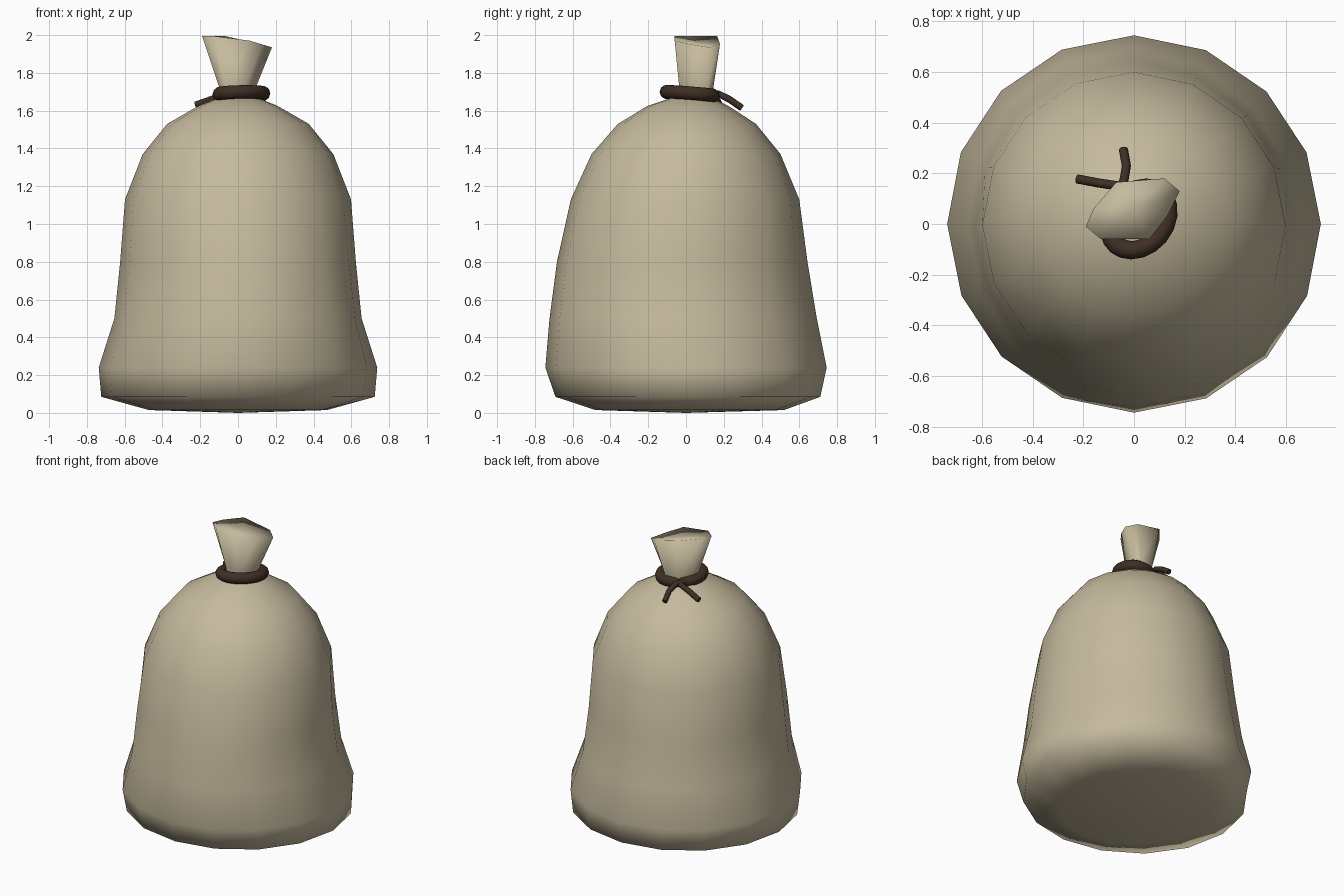
import bpy, bmesh
from math import sin, cos, pi, radians
from mathutils import Vector

cube = bpy.data.objects.get("Cube")
if cube:
    bpy.data.objects.remove(cube)


def material(name, rgb):
    m = bpy.data.materials.new(name)
    m.use_nodes = True
    m.diffuse_color = (*rgb, 1)
    m.node_tree.nodes["Principled BSDF"].inputs["Base Color"].default_value = (*rgb, 1)
    return m


burlap = material("burlap", (0.56, 0.49, 0.34))
cord = material("dark cord", (0.05, 0.028, 0.018))


def loft(name, rings, mat, bottom=None, top=None, closed=False):
    """Skin a list of equal-length point rings, with optional cap centres."""
    bm = bmesh.new()
    vs = [[bm.verts.new(p) for p in ring] for ring in rings]
    n = len(vs[0])
    pairs = list(zip(vs, vs[1:]))
    if closed:
        pairs.append((vs[-1], vs[0]))
    for a, b in pairs:
        for i in range(n):
            j = (i + 1) % n
            bm.faces.new((a[i], a[j], b[j], b[i]))
    for ring, centre in ((vs[0], bottom), (vs[-1], top)):
        if centre is not None:
            c = bm.verts.new(centre)
            for i in range(n):
                bm.faces.new((ring[i], ring[(i + 1) % n], c))
    bmesh.ops.recalc_face_normals(bm, faces=bm.faces)
    for f in bm.faces:
        f.smooth = True
    me = bpy.data.meshes.new(name)
    bm.to_mesh(me)
    bm.free()
    me.materials.append(mat)
    ob = bpy.data.objects.new(name, me)
    bpy.context.collection.objects.link(ob)
    return ob


# Sack body: height, half width, half depth, depth offset
SIDES = 16
profile = [
    (0.015, 0.47, 0.50, 0.02), (0.085, 0.725, 0.70, 0.01),
    (0.24, 0.737, 0.745, 0.0), (0.50, 0.652, 0.71, -0.015),
    (0.80, 0.622, 0.665, -0.02), (1.13, 0.598, 0.605, -0.005),
    (1.37, 0.505, 0.50, 0.0), (1.53, 0.375, 0.365, 0.005),
    (1.625, 0.21, 0.215, 0.01), (1.67, 0.10, 0.10, 0.03),
]


def body_ring(z, rx, ry, cy):
    ring = []
    for k in range(SIDES):
        t = 2 * pi * k / SIDES
        r = (rx + ry) / 2 + (rx - ry) / 2 * cos(2 * (t - radians(12)))
        ring.append((r * cos(t), cy + r * sin(t), z))
    return ring


loft("sack_body", [body_ring(*p) for p in profile], burlap,
     bottom=(0, 0, 0), top=(0, 0.03, 1.68))

# Gathered neck flaring to a tilted, slightly sunken mouth
mouth = [(-0.19, -0.01), (-0.13, -0.06), (0.06, -0.06), (0.13, 0.03),
         (0.18, 0.13), (0.12, 0.18), (-0.07, 0.165), (-0.16, 0.06)]


def neck_ring(sx, sy, z, tilt):
    return [(x * sx, 0.05 + (y - 0.05) * sy - 0.012 * (1 - sy), z - tilt * max(0, x + 0.02))
            for x, y in mouth]


loft("sack_neck", [neck_ring(0.58, 0.78, 1.64, 0), neck_ring(0.52, 0.75, 1.72, 0),
                   neck_ring(1, 1, 1.995, 0.3)], burlap, top=(0, 0.06, 1.965))

# Cord loop: a tilted oval ring, longer along one diagonal
loop = []
for k in range(20):
    t = 2 * pi * k / 20
    u, v = 0.135 * cos(t), 0.105 * sin(t)
    a = radians(50)
    x, y = 0.018 + u * cos(a) - v * sin(a), 0.02 + u * sin(a) + v * cos(a)
    z = 1.69 + 0.04 * x - 0.09 * y
    out = Vector((x - 0.018, y - 0.02, 0)).normalized()
    ring = []
    for s in range(10):
        w = 2 * pi * s / 10
        ring.append(Vector((x, y, z)) + 0.037 * (out * cos(w) + Vector((0, 0, 1)) * sin(w)))
    loop.append(ring)
loft("cord_loop", loop, cord, closed=True)


# Two loose cord ends crossing at the back
def cord_end(name, points):
    pts = [Vector(p) for p in points]
    rings = []
    for i, p in enumerate(pts):
        d = (pts[min(i + 1, len(pts) - 1)] - pts[max(i - 1, 0)]).normalized()
        side = d.cross(Vector((0, 0, 1))).normalized()
        up = side.cross(d)
        rings.append([p + 0.018 * (side * cos(2 * pi * s / 8) + up * sin(2 * pi * s / 8))
                      for s in range(8)])
    ob = loft(name, rings, cord, bottom=pts[0], top=pts[-1])
    ob.data.set_sharp_from_angle(angle=radians(50))


cord_end("cord_end_right", [(0.02, 0.14, 1.69), (-0.06, 0.15, 1.685),
                            (-0.14, 0.162, 1.66), (-0.225, 0.178, 1.63)])
cord_end("cord_end_back", [(-0.07, 0.11, 1.69), (-0.04, 0.17, 1.69),
                           (-0.03, 0.23, 1.66), (-0.042, 0.295, 1.615)])
